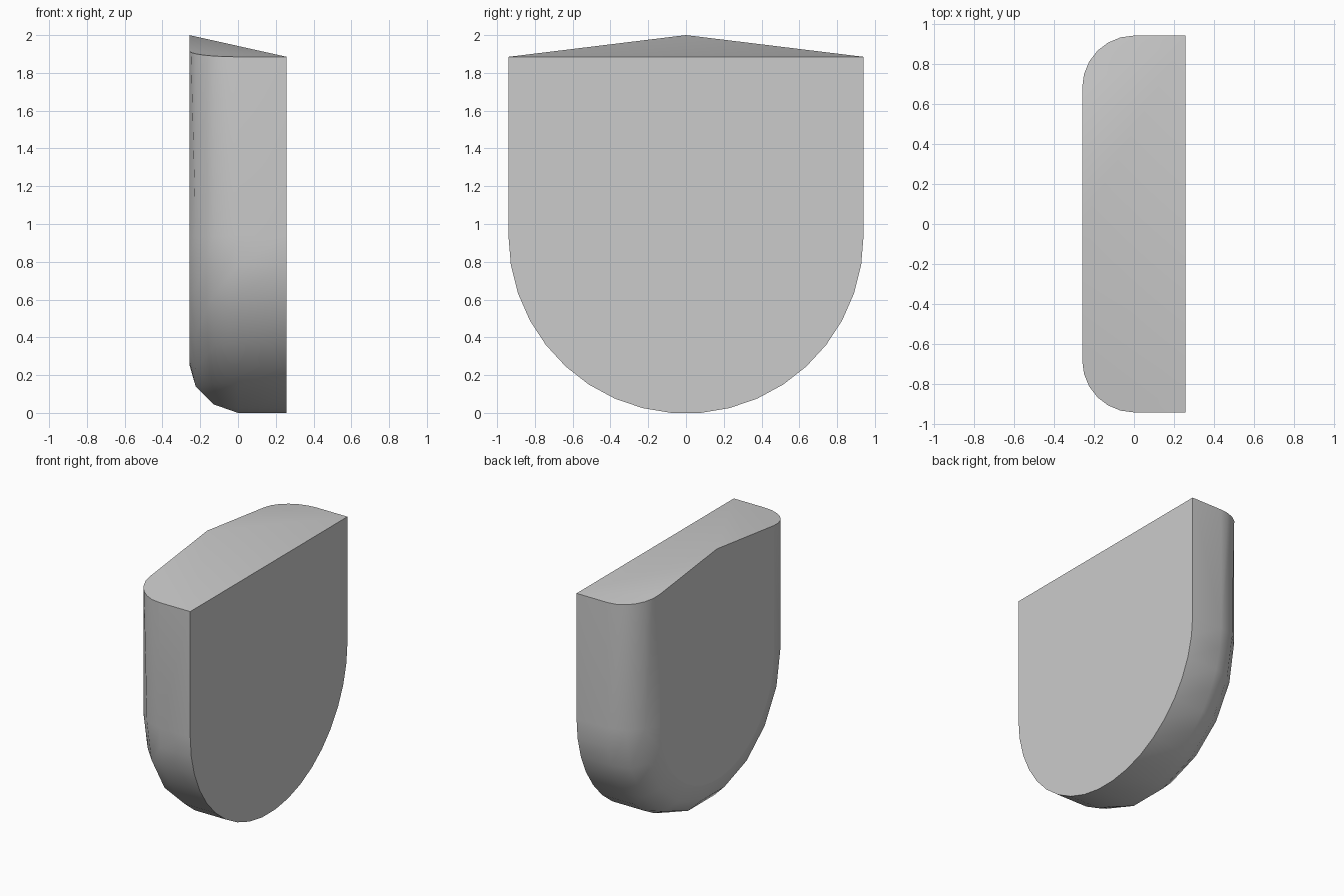
import bpy, bmesh
from math import sin, cos, pi, radians

cube = bpy.data.objects.get("Cube")
if cube:
    bpy.data.objects.remove(cube)

HALF = 0.94       # half width, also the radius of the round bottom
R = 0.258         # rounding of the rear rim, also the half depth
EDGE_Z, PEAK_Z = 1.885, 2.0
CENTRE_Z = HALF * cos(pi / 38)
FINE, COARSE = 19, 9

bm = bmesh.new()


def face(points):
    return bm.faces.new([bm.verts.new(p) for p in points])


def point(phi, t, x=None):
    """Point on the rim: phi goes round the fillet, t round the bottom arc."""
    r = HALF - R + R * cos(phi)
    return (-R * sin(phi) if x is None else x, r * cos(t), CENTRE_Z - r * sin(t))


def arc(phi, n, x=None):
    return [point(phi, pi * i / n, x) for i in range(n + 1)]


def strip(a, b):
    """Triangles between two rows that may have different point counts."""
    i = j = 0
    na, nb = len(a) - 1, len(b) - 1
    while i < na or j < nb:
        if j == nb or (i < na and (i + 1) * nb <= (j + 1) * na):
            face((a[i], b[j], a[i + 1]))
            i += 1
        else:
            face((a[i], b[j], b[j + 1]))
            j += 1


# Round bottom: straight wall, then the fillet
front = arc(0, FINE, R)
rows = [front, arc(0, FINE), arc(pi / 6, COARSE), arc(pi / 3, COARSE), arc(pi / 2, FINE)]
for a, b in zip(rows, rows[1:]):
    strip(a, b)

# Upright sides and the sloping top
peak = (-R, 0, PEAK_Z)
corners, rim_ends = [], []
for t in (0, pi):
    rim = []
    for k in range(7):
        x, y, _ = point(k * pi / 12, t)
        rim.append((x, y, EDGE_Z + (PEAK_Z - EDGE_Z) * (1 - abs(y) / HALF)))
    corner = (R, HALF * cos(t), EDGE_Z)
    strip(rim, [point(k * pi / 6, t) for k in range(4)])
    face((corner, rim[0], point(0, t), point(0, t, R)))
    for p, q in zip(rim, rim[1:] + [peak]):
        face((corner, p, q))
    corners.append(corner)
    rim_ends.append(rim[-1])
face((corners[0], peak, corners[1]))

# Flat large faces
flats = [face([corners[0]] + front + [corners[1]]),
         face([peak, rim_ends[0]] + rows[-1] + [rim_ends[1]])]
for f in bm.faces:
    f.smooth = f not in flats

bmesh.ops.remove_doubles(bm, verts=bm.verts[:], dist=0.0005)
bmesh.ops.recalc_face_normals(bm, faces=bm.faces[:])
for e in bm.edges:
    e.smooth = e.calc_face_angle(0) < radians(35)

mesh = bpy.data.meshes.new("rounded_block")
bm.to_mesh(mesh)
bm.free()
block = bpy.data.objects.new("rounded_block", mesh)
bpy.context.collection.objects.link(block)

grey = bpy.data.materials.new("light_grey")
grey.use_nodes = True
colour = (0.6, 0.6, 0.6, 1)
grey.diffuse_color = colour
grey.node_tree.nodes["Principled BSDF"].inputs["Base Color"].default_value = colour
mesh.materials.append(grey)
